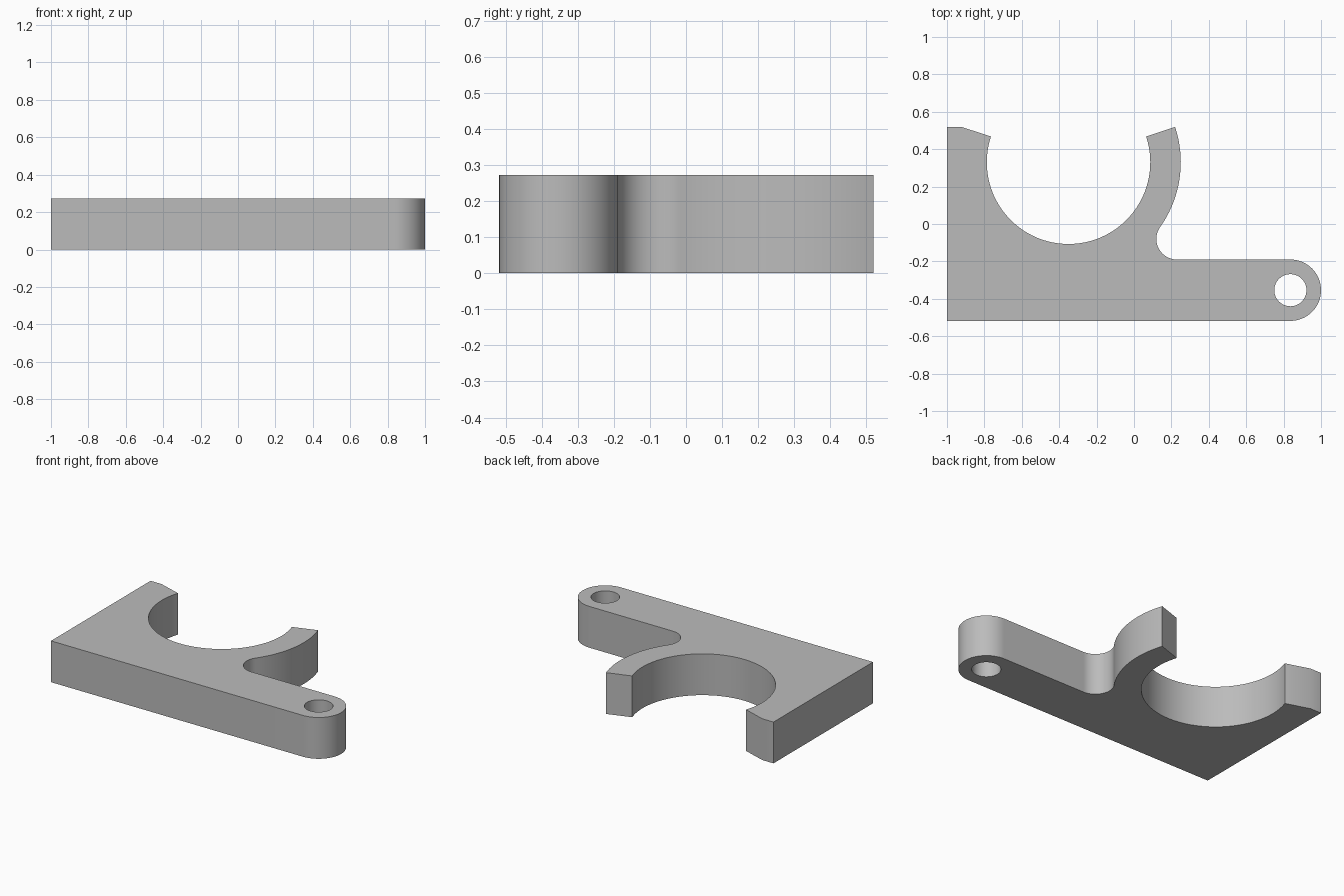
import bpy
import bmesh
from math import cos, sin, radians, degrees, atan2, hypot

if "Cube" in bpy.data.objects:
    bpy.data.objects.remove(bpy.data.objects["Cube"], do_unlink=True)

HEIGHT = 0.272
BACK, FRONT = 0.518, -0.518
BORE = (-0.35, 0.33)
BORE_R, OUTER_R = 0.437, 0.6
LUG_R, HOLE_R = 0.164, 0.086
LUG = (1 - LUG_R, FRONT + LUG_R)
FILLET_R = 0.11
MOUTH = 18.4  # angle of the jaw ends, in degrees


def arc(centre, radius, start, end, steps):
    angles = [radians(start + (end - start) * i / steps) for i in range(steps + 1)]
    return [(centre[0] + radius * cos(a), centre[1] + radius * sin(a)) for a in angles]


# Fillet circle touches the arm's upper edge and the outside of the jaw
fillet_y = LUG[1] + LUG_R + FILLET_R
reach = OUTER_R + FILLET_R
fillet_x = BORE[0] + (reach ** 2 - (fillet_y - BORE[1]) ** 2) ** 0.5
touch = degrees(atan2(fillet_y - BORE[1], fillet_x - BORE[0]))

# Outline, counter-clockwise from the front left corner
outline = [(-1, FRONT)]
outline += arc(LUG, LUG_R, -90, 90, 32)
outline += arc((fillet_x, fillet_y), FILLET_R, 270, 180 + touch, 24)
outline += arc(BORE, OUTER_R, touch, MOUTH, 24)[1:]
outline += arc(BORE, BORE_R, MOUTH, -180 - MOUTH, 72)
outline += [(BORE[0] - OUTER_R * cos(radians(MOUTH)), BACK), (-1, BACK)]
hole = arc(LUG, HOLE_R, 0, 360, 40)[:-1]

# Fill the flat profile and extrude it
bm = bmesh.new()
edges = []
for loop in (outline, hole):
    verts = [bm.verts.new((x, y, 0)) for x, y in loop]
    edges += [bm.edges.new((v, verts[i - 1])) for i, v in enumerate(verts)]
bmesh.ops.triangle_fill(bm, edges=edges, use_beauty=True)
top = bmesh.ops.extrude_face_region(bm, geom=bm.faces[:], use_keep_orig=True)
bmesh.ops.translate(bm, verts=[g for g in top["geom"] if isinstance(g, bmesh.types.BMVert)],
                    vec=(0, 0, HEIGHT))
bmesh.ops.recalc_face_normals(bm, faces=bm.faces[:])
bmesh.ops.dissolve_limit(bm, angle_limit=radians(0.1), verts=[], edges=bm.edges[:])

mesh = bpy.data.meshes.new("clamp_bracket")
bm.to_mesh(mesh)
bm.free()
bracket = bpy.data.objects.new("clamp_bracket", mesh)
bpy.context.collection.objects.link(bracket)

# Plain grey finish
grey = bpy.data.materials.new("plain_grey")
grey.use_nodes = True
colour = (0.5, 0.5, 0.5, 1)
grey.diffuse_color = colour
grey.node_tree.nodes["Principled BSDF"].inputs["Base Color"].default_value = colour
mesh.materials.append(grey)

bpy.ops.object.select_all(action="DESELECT")
bracket.select_set(True)
bpy.context.view_layer.objects.active = bracket
bpy.ops.object.shade_smooth_by_angle(angle=radians(30))
